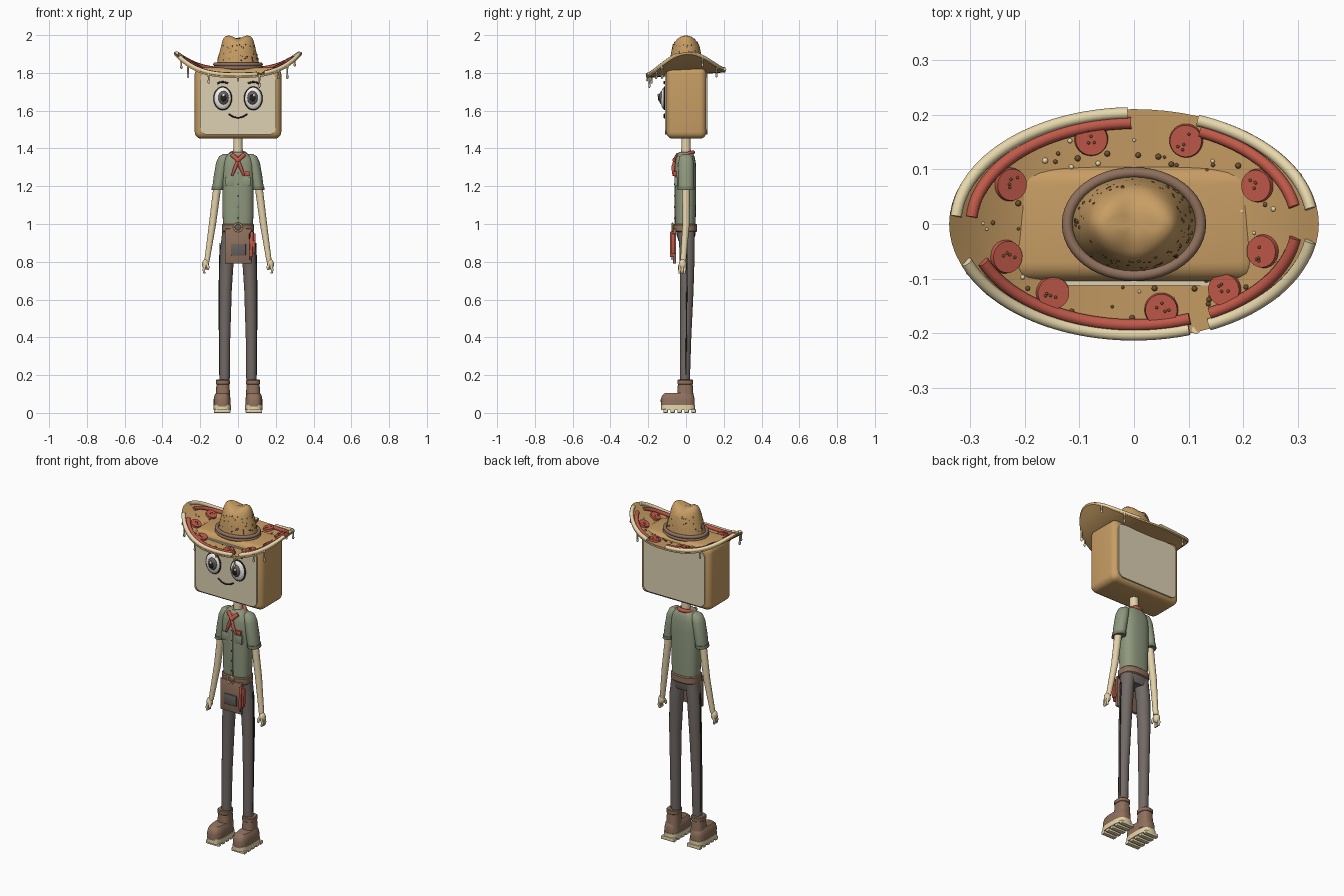
import bpy, bmesh, math, random
from mathutils import Vector, Matrix

if "Cube" in bpy.data.objects:
    bpy.data.objects.remove(bpy.data.objects["Cube"])

random.seed(4)
pi, sin, cos = math.pi, math.sin, math.cos


def mat(name, hexa):
    m = bpy.data.materials.new(name)
    c = [int(hexa[i:i + 2], 16) / 255 for i in (0, 2, 4)]
    m.diffuse_color = [v ** 2.2 for v in c] + [1]
    m.use_nodes = True
    m.node_tree.nodes["Principled BSDF"].inputs["Base Color"].default_value = m.diffuse_color
    return m


CRUST, BREAD, SHIRT = mat("crust", "C69C64"), mat("bread", "DCD0B2"), mat("shirt", "8E977D")
TROUSER, LEATHER, RED = mat("trouser", "716965"), mat("leather", "8E705D"), mat("red", "C05A4B")
CREAM, SKIN, WHITE = mat("cream", "E6D6AA"), mat("skin", "E3D0A8"), mat("white", "F2F0EA")
DARK, GREY, SPOT = mat("dark", "2B2725"), mat("grey", "66605E"), mat("spot", "73532F")
CREASE = mat("sleeve_hem", "767F68")


def finish(name, bm, m, angle=40):
    bmesh.ops.recalc_face_normals(bm, faces=bm.faces)
    me = bpy.data.meshes.new(name)
    bm.to_mesh(me)
    bm.free()
    ob = bpy.data.objects.new(name, me)
    bpy.context.collection.objects.link(ob)
    me.materials.append(m)
    bpy.ops.object.select_all(action='DESELECT')
    ob.select_set(True)
    bpy.context.view_layer.objects.active = ob
    bpy.ops.object.shade_smooth_by_angle(angle=math.radians(angle))
    return ob


def box(name, lo, hi, m, bevel=0.004, seg=2, rot=0):
    bm = bmesh.new()
    lo, hi = Vector(lo), Vector(hi)
    bmesh.ops.create_cube(bm, size=1)
    bmesh.ops.scale(bm, vec=hi - lo, verts=bm.verts)
    bmesh.ops.bevel(bm, geom=bm.edges[:], offset=bevel, segments=seg, profile=0.5, affect='EDGES')
    bmesh.ops.rotate(bm, matrix=Matrix.Rotation(rot, 3, 'Y'), verts=bm.verts)
    bmesh.ops.translate(bm, vec=(lo + hi) / 2, verts=bm.verts)
    return finish(name, bm, m)


def dots(name, items, m, u=20, v=12):
    """Ellipsoids (centre, radii) gathered in one object."""
    bm = bmesh.new()
    for c, r in items:
        bmesh.ops.create_uvsphere(bm, u_segments=u, v_segments=v, radius=1,
                                  matrix=Matrix.Translation(c) @ Matrix.Diagonal((*r, 1)))
    return finish(name, bm, m)


def loft(name, rings, m, n=24, power=1.0, tweak=None):
    """Skin horizontal super-ellipse rings given as (x, y, z, rx, ry)."""
    bm = bmesh.new()
    sp = lambda t: math.copysign(abs(t) ** power, t)
    rows = [[bm.verts.new((x + rx * sp(cos(2 * pi * i / n)), y + ry * sp(sin(2 * pi * i / n)), z))
             for i in range(n)] for x, y, z, rx, ry in rings]
    for a, b in zip(rows, rows[1:]):
        for i in range(n):
            bm.faces.new((a[i], a[(i + 1) % n], b[(i + 1) % n], b[i]))
    bm.faces.new(rows[0])
    bm.faces.new(rows[-1])
    if tweak:
        for vert in bm.verts:
            tweak(vert.co)
    return finish(name, bm, m)


def tube(name, pts, r, m, radii=None, cyclic=False):
    cu = bpy.data.curves.new(name, 'CURVE')
    cu.dimensions, cu.bevel_depth, cu.bevel_resolution, cu.use_fill_caps = '3D', r, 3, True
    s = cu.splines.new('POLY')
    s.points.add(len(pts) - 1)
    s.use_cyclic_u = cyclic
    for i, p in enumerate(pts):
        s.points[i].co = (*p, 1)
        s.points[i].radius = radii[i] if radii else 1
    cu.materials.append(m)
    ob = bpy.data.objects.new(name, cu)
    bpy.context.collection.objects.link(ob)
    bpy.ops.object.select_all(action='DESELECT')
    ob.select_set(True)
    bpy.context.view_layer.objects.active = ob
    bpy.ops.object.convert(target='MESH')
    bpy.ops.object.shade_smooth_by_angle(angle=math.radians(50))


# Bread-slice head: crust block with pale faces front and back
box("head_crust", (-.229, -.105, 1.452), (.229, .108, 1.828), CRUST, .035, 5)
for nm, y0, y1 in (("face_front", -.112, -.08), ("face_back", .08, .113)):
    bm = bmesh.new()
    bmesh.ops.create_cube(bm, size=1)
    bmesh.ops.scale(bm, vec=(.4, y1 - y0, .326), verts=bm.verts)
    upright = [e for e in bm.edges if abs(e.verts[0].co.y - e.verts[1].co.y) > .01]
    bmesh.ops.bevel(bm, geom=upright, offset=.035, segments=6, profile=.5, affect='EDGES')
    bmesh.ops.translate(bm, vec=(0, (y0 + y1) / 2, 1.637), verts=bm.verts)
    finish(nm, bm, BREAD)

# Eyes, brows, smile
for s in (-1, 1):
    x = .081 * s
    dots("eye_rim", [((x, -.113, 1.665), (.050, .014, .063))], DARK)
    dots("eye_white", [((x, -.116, 1.665), (.045, .018, .058))], WHITE)
    dots("iris", [((x - .004 * s, -.125, 1.668), (.029, .019, .037))], GREY)
    dots("pupil", [((x - .004 * s, -.131, 1.668), (.019, .018, .025))], DARK)
    dots("eye_glint", [((x + .004, -.147, 1.682), (.007, .004, .009))], WHITE, 10, 6)
    tube("brow", [(x + .028 * t, -.115, 1.752 - .008 * t * t) for t in (-1, -.5, 0, .5, 1)], .005, DARK)
tube("smile", [(.05 * t, -.114, 1.563 + .02 * t * t) for t in [i / 6 - 1 for i in range(13)]], .004, DARK)


# Hat brim
def brim(r, a):
    x, y = .338 * r * cos(a), .21 * r * sin(a)
    return Vector((x, y, 1.8 + .07 * y + .11 * (abs(x) / .338) ** 3))


bm = bmesh.new()
N, RR = 72, [.1, .3, .5, .65, .8, .9, 1]
for sheet in (0, 1):
    rows = [[bm.verts.new(brim(r, 2 * pi * i / N) - Vector((0, 0, .012 * sheet))) for i in range(N)] for r in RR]
    for a, b in zip(rows, rows[1:]):
        for i in range(N):
            bm.faces.new((a[i], a[(i + 1) % N], b[(i + 1) % N], b[i]))
    bm.faces.new(rows[0])
    if sheet:
        for i in range(N):
            bm.faces.new((top[i], top[(i + 1) % N], rows[-1][(i + 1) % N], rows[-1][i]))
    top = rows[-1]
finish("hat_brim", bm, CRUST)

# Crust and sauce arcs round the brim (degrees)
for a0, a1, b0, b1 in ((92, 176, 91, 176), (8, 69, 10, 66), (-65, -9, -62, -8), (-160, -72, -158, -70)):
    for nm, r, p, q, th, m in (("rim_cheese", .965, a0, a1, .011, CREAM), ("rim_sauce", .88, b0, b1, .011, RED)):
        tube(nm, [brim(r, math.radians(p + (q - p) * i / 24)) + Vector((0, 0, .005)) for i in range(25)], th, m)

# Topping slices with speckles, following the brim slope
slices = [(-.225, .072), (-.078, .155), (.095, .152), (.225, .07), (.235, -.05),
          (.165, -.12), (.05, -.157), (-.148, -.126), (-.233, -.06)]
seeds = []
for x, y in slices:
    bm = bmesh.new()
    bmesh.ops.create_cone(bm, cap_ends=True, segments=28, radius1=.031, radius2=.029, depth=.012)
    slope = math.copysign(.33 * (x / .338) ** 2 / .338, x)
    rot = Vector((-slope, -.07, 1)).to_track_quat('Z', 'Y').to_matrix().to_4x4()
    base = Vector((x, y, 1.806 + .07 * y + .11 * (abs(x) / .338) ** 3))
    bm.transform(Matrix.Translation(base) @ rot)
    finish("topping_slice", bm, RED)
    for k in range(4):
        a, d = random.uniform(0, 6.28), random.uniform(.004, .02)
        seeds.append((base + rot @ Vector((d * cos(a), d * sin(a), .006)), (.003,) * 3))
dots("topping_specks", seeds, SPOT, 8, 5)

# Hat crown with pinched top
prof = [(1.79, .118, .09), (1.85, .112, .086), (1.9, .1, .08), (1.94, .09, .072), (1.967, .083, .062),
        (1.985, .076, .049), (1.995, .066, .034), (1.999, .05, .018), (1.999, .02, .006)]


def pinch(co):
    if co.z > 1.96:
        co.z -= .018 * math.exp(-(co.x / .03) ** 2) * min(1, (co.z - 1.96) / .03)


loft("hat_crown", [(0, 0, *p) for p in prof], CRUST, 40, 1, pinch)
for z in (1.828, 1.845):
    tube("hat_band", [(.122 * cos(i * pi / 24), .094 * sin(i * pi / 24), z) for i in range(48)], .010, LEATHER, None, True)

# Scattered baked spots and crumbs
specks, crumbs = [], []
for i in range(110):
    a, t = random.uniform(0, 6.28), random.uniform(0, 1)
    specks.append(((cos(a) * (.11 - .025 * t), sin(a) * (.085 - .017 * t), 1.86 + .09 * t), (random.uniform(.002, .004),) * 3))
for i in range(70):
    p = brim(random.uniform(.55, .85), random.uniform(0, 6.28))
    (crumbs if i % 3 == 0 else specks).append((p, (random.uniform(.003, .006),) * 3))
dots("baked_spots", specks, SPOT, 8, 5)
dots("cheese_crumbs", crumbs, CREAM, 8, 5)

# Cheese drips
for deg, ln in ((-143, .07), (-118, .055), (-90, .03), (-70, .07), (-50, .05), (-38, .075), (-155, .05), (128, .05), (52, .06), (25, .05)):
    p = brim(.98, math.radians(deg))
    tube("cheese_drip", [p - Vector((0, 0, ln * t)) for t in (0, .25, .6, .8, .93, 1)], .006, CREAM, [1.3, .8, .7, 1, .9, .3])

# Neck and shirt
loft("neck", [(0, 0, 1.34, .026, .026), (0, 0, 1.47, .024, .024)], SKIN)
loft("shirt", [(0, -.003, z, rx, ry) for z, rx, ry in ((.985, .078, .053), (1.05, .082, .055), (1.16, .083, .056),
     (1.26, .085, .057), (1.32, .083, .055), (1.35, .073, .05), (1.372, .052, .042), (1.38, .035, .034))], SHIRT, 32, .75)
dots("shirt_buttons", [((0, -.06, z), (.005, .004, .005)) for z in (1.27, 1.21, 1.15, 1.09, 1.03)], DARK, 10, 6)
box("shirt_placket", (-.009, -.062, 1.0), (.009, -.05, 1.3), SHIRT, .003)
for s in (-1, 1):
    box("chest_pocket", (.045 * s - .022, -.061, 1.2), (.045 * s + .022, -.045, 1.25), SHIRT, .003)
box("chest_badge", (.028, -.066, 1.254), (.062, -.05, 1.279), RED, .003)

# Neckerchief
tube("neckerchief", [(.04 * cos(i * pi / 16), .04 * sin(i * pi / 16) - .004, 1.367 + .012 * sin(i * pi / 16)) for i in range(32)],
     .011, RED, None, True)
dots("neckerchief_knot", [((0, -.058, 1.338), (.014, .013, .015))], RED)
for s in (-1, 1):
    tube("neckerchief_tail", [(0, -.06, 1.338), (.014 * s, -.068, 1.30), (.032 * s, -.066, 1.255)], .009, RED, [.8, 1.1, .6])
    tube("neckerchief_fold", [(0, -.058, 1.338), (.032 * s, -.042, 1.366)], .012, RED)

# Arms, legs and boots
for s in (-1, 1):
    loft("sleeve", [(s * x, 0, z, rx, ry) for x, z, rx, ry in ((.066, 1.37, .014, .02), (.073, 1.358, .028, .034),
         (.082, 1.325, .034, .041), (.096, 1.25, .033, .042), (.106, 1.185, .031, .041))], SHIRT)
    loft("sleeve_hem", [(s * .104, 0, 1.198, .034, .044), (s * .107, 0, 1.18, .034, .044)], CREASE)
    loft("arm", [(s * .108, 0, 1.21, .021, .021), (s * .135, 0, 1.0, .019, .019), (s * .165, -.015, .8, .014, .015)], SKIN, 16)
    dots("palm", [((s * .172, -.018, .786), (.018, .02, .028))], SKIN)
    for k in range(3):
        y = -.032 + .013 * k
        tube("finger", [(s * .174, y, .785), (s * .181, y, .758), (s * .178, y - .003, .738)], .0075, SKIN, [1, 1, .7])
    tube("thumb", [(s * .166, -.028, .79), (s * .158, -.036, .772), (s * .159, -.038, .757)], .008, SKIN, [1, 1, .6])

    loft("trouser_leg", [(s * x, y, z, rx, ry) for x, y, z, rx, ry in ((.071, -.006, .155, .027, .026),
         (.07, -.002, .4, .029, .03), (.066, .004, .65, .033, .036), (.058, .006, .85, .038, .04), (.046, .002, .97, .036, .044))], TROUSER)
    tube("trouser_seam", [(s * .098, 0, .2), (s * .099, .002, .45), (s * .099, .005, .7), (s * .095, .006, .9)], .003, DARK)
    bx = .084 * s
    loft("boot_shaft", [(bx - .004 * s, -.004, z, rx, ry) for z, rx, ry in ((.05, .04, .046), (.11, .037, .042), (.155, .034, .039))], LEATHER, 24, .75)
    loft("boot_cuff", [(bx - .004 * s, -.004, z, r, r + .005) for z, r in ((.15, .033), (.154, .037), (.172, .037), (.176, .033))], LEATHER, 24, .75)
    loft("boot_foot", [(bx, y, z, rx, ry) for y, z, rx, ry in ((-.044, .035, .045, .089), (-.044, .07, .045, .09),
         (-.043, .092, .041, .084), (-.04, .106, .032, .07))], LEATHER, 32, .65)
    loft("boot_sole", [(bx, -.042, z, .047, .09) for z in (.014, .042)], CREAM, 32, .6)
    for k in range(5):
        y = -.108 + .037 * k
        box("sole_lug", (bx - .043, y - .012, 0), (bx + .043, y + .012, .02), CREAM, .003)
loft("trouser_hips", [(0, 0, .91, .075, .04), (0, 0, .94, .081, .049), (0, 0, .99, .08, .052)], TROUSER, 24, .75)

# Belt, buckle, apron pouch and hanging cloth
loft("belt", [(0, -.005, z, rx, rx - .022) for z, rx in ((.957, .08), (.962, .085), (.995, .085), (1.0, .08))], LEATHER, 32, .75)
tube("buckle_ring", [(.021 * cos(i * pi / 10), -.071, .982 + .021 * sin(i * pi / 10)) for i in range(20)], .005, CRUST, None, True)
dots("buckle_plate", [((0, -.068, .982), (.019, .006, .019))], GREY)
box("apron", (-.07, -.07, .79), (.073, -.052, .975), LEATHER, .006)
box("apron_pocket", (-.038, -.078, .833), (.042, -.065, .895), GREY, .004)
tube("apron_cord", [(.062, -.074, .95), (.064, -.074, .81)], .003, DARK)
for x, z0, z1, y in ((.071, .825, .96, -.077), (.083, .84, .95, -.07)):
    box("hanging_cloth", (x - .009, y - .008, z0), (x + .009, y + .012, z1), RED, .005, 2, .04)
